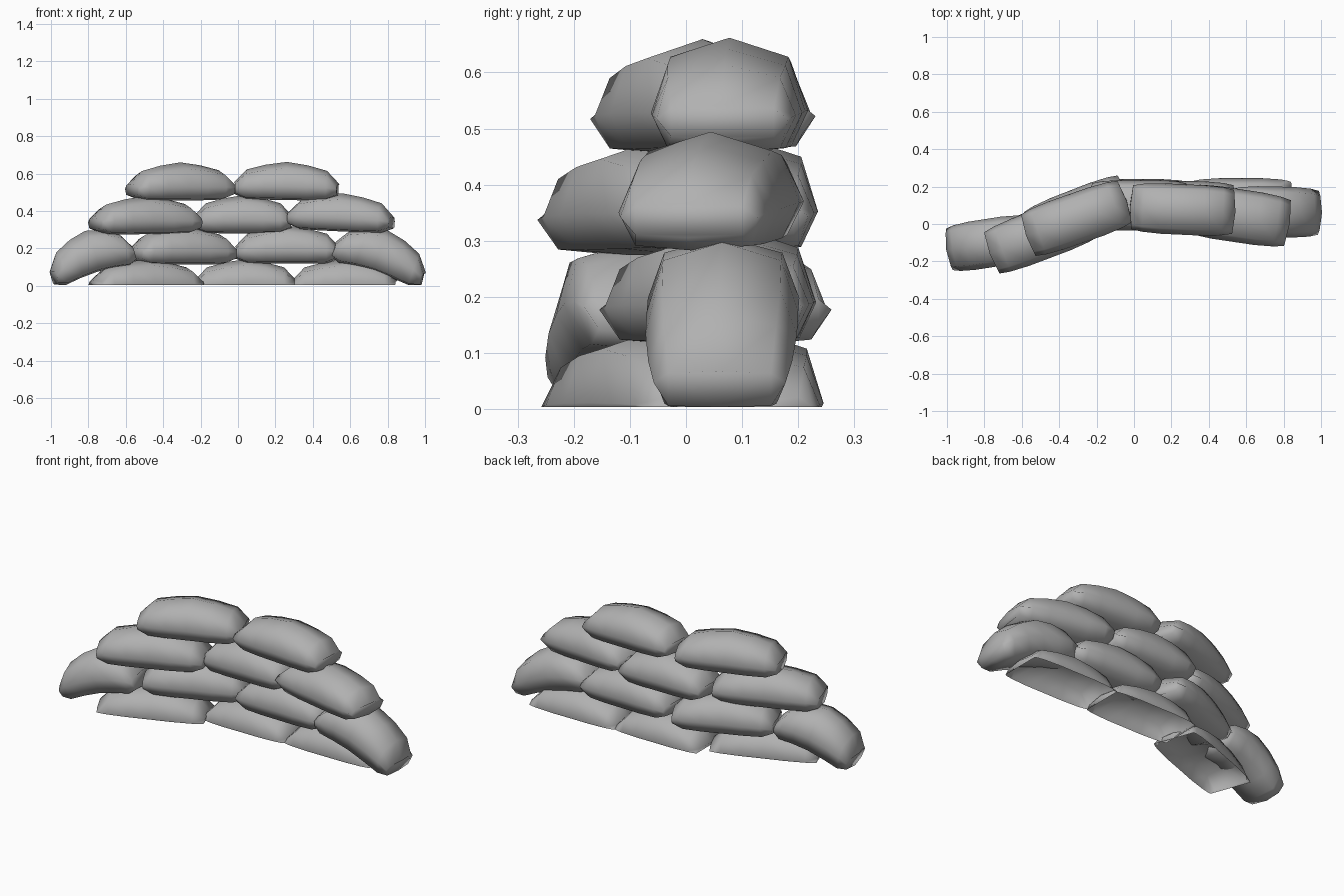
import bpy, bmesh, math
from mathutils import Vector

if "Cube" in bpy.data.objects:
    bpy.data.objects.remove(bpy.data.objects["Cube"])

# Cross-section of a bag: (share of half width, share of height above/below the seam)
SECTION = [(1, 0.08), (.78, .76), (0, 1), (-.78, .76), (-1, 0.08), (-.78, -.85), (0, -1), (.78, -.85)]
# Stations along a bag: position, width share, height above seam, depth below seam
STATIONS = [(-1, .87, .028, .034), (-.76, .95, .098, .06), (-.4, 1, .125, .062), (0, 1, .142, .062),
            (.4, 1, .125, .062), (.76, .95, .098, .06), (1, .87, .028, .034)]

grey = bpy.data.materials.new("sack_grey")
grey.diffuse_color = (.44, .44, .44, 1)
grey.use_nodes = True
grey.node_tree.nodes["Principled BSDF"].inputs["Base Color"].default_value = grey.diffuse_color


def bag(name, a, b, half_w=.135, arch=0.0, depth=1.0, extend=.012, cut=False):
    """Lofted pillow whose seam runs from point a to point b."""
    a, b = Vector(a), Vector(b)
    mid, axis = (a + b) / 2, (b - a) / 2
    along = axis.normalized()
    axis += along * extend
    side = Vector((0, 0, 1)).cross(along).normalized()
    up = along.cross(side)
    bm = bmesh.new()
    rings = []
    for u, w, top, bottom in STATIONS:
        ring = []
        for sy, sz in SECTION:
            h = sz * (top if sz > 0 else bottom * depth)
            bow = -.012 * u * abs(sy) if abs(u) == 1 else 0
            p = mid + axis * u + along * bow + side * (sy * w * half_w) + up * h
            p.z += arch * (1 - u * u)
            ring.append(bm.verts.new(p))
        rings.append(ring)
    n = len(SECTION)
    for r, s in zip(rings, rings[1:]):
        for i in range(n):
            bm.faces.new((r[i], r[(i + 1) % n], s[(i + 1) % n], s[i]))
    bm.faces.new(rings[0])
    bm.faces.new(rings[-1])
    bmesh.ops.recalc_face_normals(bm, faces=bm.faces[:])
    # Bottom row is cut off open at the ground
    if cut:
        bmesh.ops.bisect_plane(bm, geom=bm.verts[:] + bm.edges[:] + bm.faces[:],
                               plane_co=(0, 0, .004), plane_no=(0, 0, 1), clear_inner=True)
    for v in bm.verts:
        v.co.z = max(v.co.z, 0.004)
    me = bpy.data.meshes.new(name)
    bm.to_mesh(me)
    bm.free()
    me.materials.append(grey)
    ob = bpy.data.objects.new(name, me)
    bpy.context.collection.objects.link(ob)
    bpy.context.view_layer.objects.active = ob
    ob.select_set(True)
    bpy.ops.object.shade_smooth_by_angle(angle=math.radians(85))
    ob.select_set(False)


# Bottom row, half sunk in the ground
bag("sandbag_row1_left", (-.76, -.15, .0), (-.22, .05, .0), cut=True)
bag("sandbag_row1_middle", (-.22, .105, .0), (.3, .105, .0), cut=True)
bag("sandbag_row1_right", (.3, .11, .0), (.84, .11, .0), cut=True)
# Second row, with drooping end bags
bag("sandbag_row2_left_end", (-.985, -.135, .055), (-.57, -.07, .18), .13, arch=.04, depth=1.4)
bag("sandbag_row2_left", (-.545, -.045, .175), (-.045, .15, .175))
bag("sandbag_row2_right", (-.005, .1, .18), (.53, .09, .18))
bag("sandbag_row2_right_end", (.52, .07, .2), (.985, .06, .045), arch=.04, depth=1.4)
# Third row
bag("sandbag_row3_left", (-.76, -.155, .335), (-.23, .045, .34))
bag("sandbag_row3_middle", (-.225, .1, .342), (.28, .1, .342))
bag("sandbag_row3_right", (.28, .085, .365), (.82, .005, .34), .142)
# Top row
bag("sandbag_row4_left", (-.565, -.06, .515), (-.05, .12, .52))
bag("sandbag_row4_right", (-.01, .09, .525), (.53, .065, .515))
